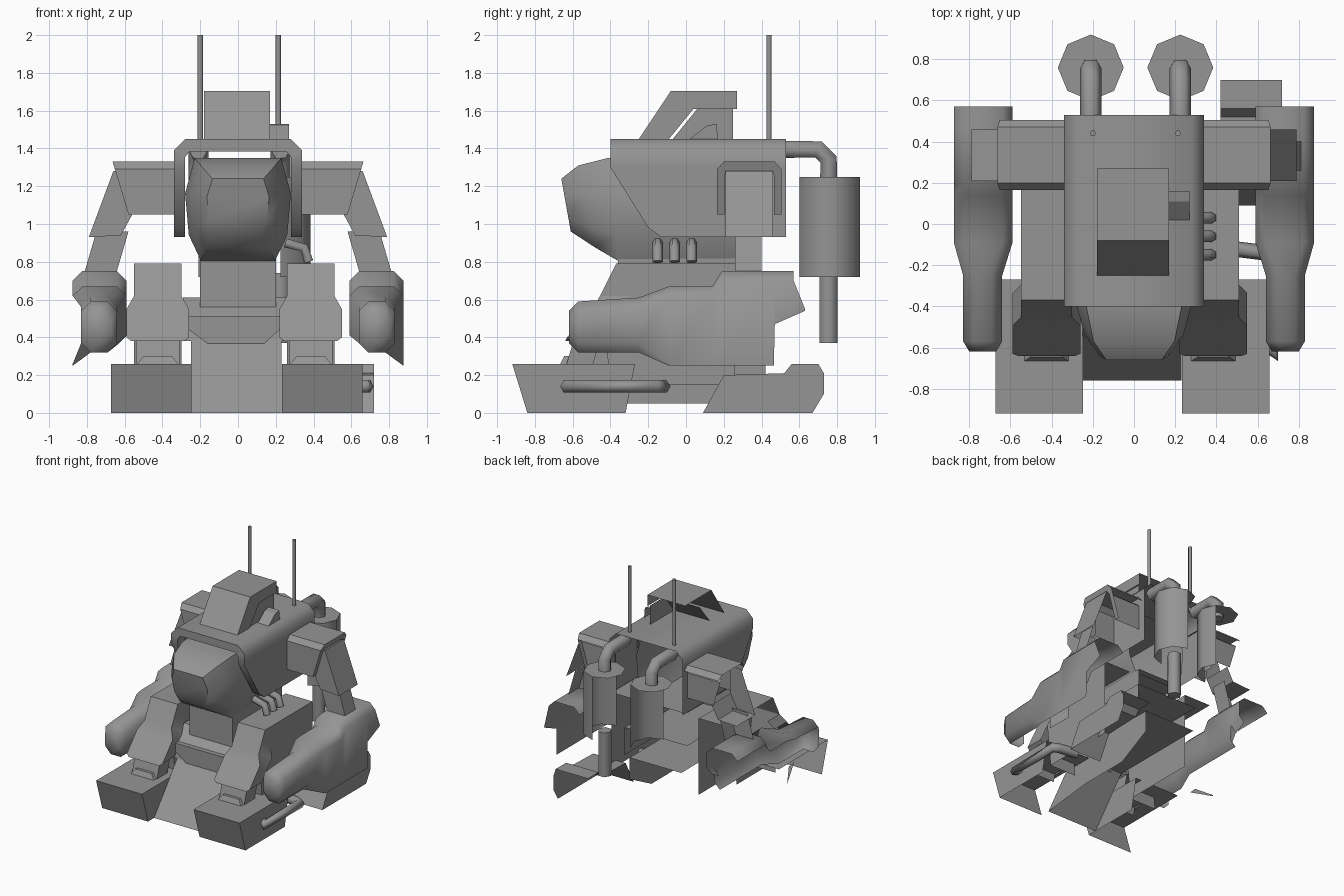
import bpy, bmesh, math
from mathutils import Vector

cube = bpy.data.objects.get("Cube")
if cube:
    bpy.data.objects.remove(cube, do_unlink=True)

grey = bpy.data.materials.new("plain grey")
grey.use_nodes = True
grey.diffuse_color = (0.3, 0.3, 0.3, 1)
grey.node_tree.nodes["Principled BSDF"].inputs["Base Color"].default_value = (0.3, 0.3, 0.3, 1)

SEEN = Vector((0.6, -0.65, 0.45))   # open shells keep only faces turned this way


def finish(name, bm, cull=None, smooth=0):
    """Store a bmesh as an object; cull is a test on normals of faces left open."""
    bmesh.ops.recalc_face_normals(bm, faces=bm.faces)
    bm.normal_update()
    if cull:
        bmesh.ops.delete(bm, geom=[f for f in bm.faces if cull(f.normal)], context='FACES')
    mesh = bpy.data.meshes.new(name)
    bm.to_mesh(mesh)
    bm.free()
    mesh.materials.append(grey)
    ob = bpy.data.objects.new(name, mesh)
    bpy.context.collection.objects.link(ob)
    if smooth:
        bpy.ops.object.select_all(action='DESELECT')
        ob.select_set(True)
        bpy.context.view_layer.objects.active = ob
        bpy.ops.object.shade_smooth_by_angle(angle=math.radians(smooth))


def shell(n):
    return n.dot(SEEN) < -0.42


def back(n):
    return n.y > 0.9


def loft(rings, closed=True):
    """Skin a list of equal rings; closed ones get end caps."""
    bm = bmesh.new()
    vs = [[bm.verts.new(p) for p in r] for r in rings]
    n = len(vs[0])
    for a, b in zip(vs, vs[1:]):
        for i in range(n if closed else n - 1):
            bm.faces.new((a[i], a[(i + 1) % n], b[(i + 1) % n], b[i]))
    if closed:
        bm.faces.new(vs[0])
        bm.faces.new(vs[-1][::-1])
    return bm


def prism_x(name, pts, x0, x1, cull=shell, slant=0, z_ref=0):
    """Extrude a (y, z) outline along x; slant tilts the far end with height."""
    r0 = [(x0, y, z) for y, z in pts]
    r1 = [(x1 + slant * (z - z_ref), y, z) for y, z in pts]
    finish(name, loft([r0, r1]), cull)


def prism_y(name, pts, y0, y1, cull=shell):
    """Extrude an (x, z) outline along y."""
    finish(name, loft([[(x, y, z) for x, z in pts] for y in (y0, y1)]), cull)


def guard(name, cx, rows, depth):
    """Stack of horizontal bars: height, half width, front y."""
    finish(name, loft([[(cx - w, y, z), (cx + w, y, z), (cx + w, y + depth, z), (cx - w, y + depth, z)]
                       for z, w, y in rows]), shell, 30)


def tube(name, path, r):
    cu = bpy.data.curves.new(name, 'CURVE')
    cu.dimensions = '3D'
    cu.bevel_depth = r
    cu.bevel_resolution = 1
    cu.use_fill_caps = True
    sp = cu.splines.new('POLY')
    sp.points.add(len(path) - 1)
    for p, co in zip(sp.points, path):
        p.co = (*co, 1)
    cu.materials.append(grey)
    ob = bpy.data.objects.new(name, cu)
    bpy.context.collection.objects.link(ob)


# Body: an arched hood with a front lip, cut back at the lower front, open behind
# rows: front y, outer x, outer z, inner x, inner z
arch = [(-.13, .34, .93, .28, .93), (-.2, .34, .98, .28, .98), (-.4, .34, 1.3, .28, 1.3),
        (-.4, .34, 1.39, .28, 1.355), (-.4, .28, 1.45, .255, 1.385)]
arch = [(1, *r) for r in arch] + [(-1, *r) for r in arch[::-1]]
finish("body_hood", loft([[(s * xi, y + 0.1, zi), (s * xi, y, zi), (s * xo, y, zo), (s * xo, .53, zo)]
                          for s, y, xo, zo, xi, zi in arch], False), None, 50)

# Rounded cab
shape = [(-.7, 0), (.7, 0), (.93, .25), (1, .65), (.82, 1), (-.82, 1), (-1, .65), (-.93, .25)]
cab = [(0.165, -0.61, 0.96, -0.66, 1.24), (0.24, -0.48, 0.875, -0.57, 1.31),
       (0.28, -0.36, 0.805, -0.41, 1.35), (0.28, 0.26, 0.81, 0.26, 1.35)]
rings = [[(u * w, y0 + (y1 - y0) * v, z0 + (z1 - z0) * v) for u, v in shape]
         for w, y0, z0, y1, z1 in cab]
finish("cab", loft(rings), back, 50)

# Roof hatch hood, its inner block and a small sight
prism_x("hatch_hood", [(-.25, 1.45), (-.08, 1.705), (.27, 1.705), (.27, 1.61), (.04, 1.61), (-.09, 1.45)],
        -0.18, 0.17)
prism_x("hatch_block", [(-.07, 1.45), (.06, 1.61), (.25, 1.61), (.25, 1.45)], -0.17, 0.16,
        lambda n: shell(n) or n.z > 0.9)
prism_x("sight_box", [(.02, 1.45), (.11, 1.52), (.16, 1.53), (.17, 1.45)], 0.17, 0.27)

# Waist, pelvis and the sloping skirt between the feet
prism_x("waist", [(-.36, .5), (-.36, .82), (.3, .82), (.3, .5)], -0.2, 0.2)
prism_x("pelvis", [(-.3, .61), (-.42, .51), (-.45, .38), (.4, .38), (.4, .61)], -0.29, 0.29)
prism_y("pelvis_flap", [(-.26, .51), (.22, .51), (.22, .44), (.13, .36), (-.15, .36), (-.26, .44)],
        -0.46, -0.36)
prism_x("skirt", [(-.45, .38), (-.76, 0), (-.31, .05), (.13, .05), (.42, .2), (.42, .38)], -0.25, 0.23)

# Legs and front feet
knee = [(.79, .125, -.37), (.62, .125, -.455), (.55, .165, -.495), (.4, .165, -.63), (.38, .14, -.64)]
shin = [(.4, .115, -.59), (.2, .115, -.65)]
ankle = [(.3, .075, -.645), (.25, .115, -.67)]
for side, cx, fx in (("left", 0.385, 0.445), ("right", -0.425, -0.46)):
    prism_x(side + "_thigh", [(-.37, .79), (.26, .79), (.26, .15), (-.4, .15), (-.45, .62)],
            cx - 0.125, cx + 0.125)
    guard(side + "_knee_guard", cx, knee, 0.16)
    guard(side + "_shin", cx, shin, 0.14)
    guard(side + "_ankle", cx, ankle, 0.1)
    prism_x(side + "_foot", [(-.92, .26), (-.84, 0), (-.32, 0), (-.27, .26)], fx - 0.213, fx + 0.213)

# Rear foot, and the rail that runs beside the front foot and turns in to the leg
prism_x("rear_foot", [(.09, 0), (.2, .2), (.52, .21), (.56, .26), (.7, .26), (.73, .21),
                      (.73, .1), (.67, 0)], 0.42, 0.72, lambda n: shell(n) or n.y > 0.5)
tube("foot_rail", [(.64, -.58, .14), (.685, -.63, .14), (.685, -.16, .14), (.64, -.14, .14),
                   (.48, -.12, .14)], 0.038)

# Arms
sh = [(.165, 1.05), (.165, 1.29), (.2, 1.33), (.47, 1.33), (.505, 1.29), (.505, 1.05),
      (.465, 1.05), (.465, 1.26), (.445, 1.28), (.225, 1.28), (.205, 1.26), (.205, 1.05)]
upper = [(.66, 1.28), (.79, .93), (.62, .94), (.56, 1.05), (.56, 1.28)]
lower = [(.75, .96), (.82, .72), (.65, .72), (.58, .96)]
# forearm rows: y, inner x, outer x, inner bottom z, outer bottom z, top z
fore = [(-.62, .67, .80, .37, .37, .54), (-.57, .64, .83, .32, .32, .59),
        (-.25, .64, .83, .32, .32, .61), (-.09, .59, .875, .36, .25, .67),
        (.14, .59, .875, .36, .25, .67), (.19, .59, .875, .36, .25, .75),
        (.465, .59, .875, .36, .25, .75), (.47, .59, .875, .48, .47, .75),
        (.57, .59, .875, .53, .54, .75)]


def rounded(s, y, x0, x1, zi, zo, z1):
    """Forearm section: chamfered corners, outer wall straight to its lower edge."""
    c = 0.05
    tip = 0.06 if y > 0.5 and s > 0 else 0
    lip = c if zo == zi else 0
    pts = [(x0 + c, y, zi), (x1 - lip, y + tip, zo), (x1, y + tip, zo + max(lip, 0.01)),
           (x1, y, z1 - c), (x1 - c, y, z1), (x0 + c, y, z1), (x0, y, z1 - c), (x0, y, zi + c)]
    return [(s * x, yy, z) for x, yy, z in pts]


def arm_shell(n):
    """Open the back, the underside and the right-hand wall."""
    return shell(n) or n.z < -0.8 or (n.x < -0.15 and n.z < 0.3 and n.y > -0.5)


def limb(n):
    return shell(n) or n.x < -0.5 or abs(n.x) > 0.99 or n.z > 0.95


for side, s in (("left", 1), ("right", -1)):
    prism_x(side + "_shoulder", sh, s * 0.33, s * 0.58, lambda n: shell(n) or abs(n.x) > 0.99,
            slant=s * 0.3, z_ref=1.05)
    prism_y(side + "_upper_arm", [(s * x, z) for x, z in upper], 0.21, 0.46, limb)
    prism_y(side + "_elbow", [(s * x, z) for x, z in lower], 0.26, 0.40, limb)
    finish(side + "_forearm", loft([rounded(s, *row) for row in fore]),
           arm_shell if s < 0 else lambda n: shell(n) or n.z < -0.8, 50)

# Rear tanks open on the inner back, with elbow pipes, and antennas
for side, x, y_max in (("left", 0.225, 1), ("right", -0.21, 0.5)):
    octagon = [(x + 0.16 * math.sin(k * math.pi / 4), 0.76 + 0.16 * math.cos(k * math.pi / 4))
               for k in range(8)]
    bm = loft([[(a, b, z) for a, b in octagon] for z in (0.72, 1.25)])
    finish(side + "_tank", bm, lambda n: n.z < 0.5 and (n.x < 0.1 or n.y > y_max), 50)
    tube(side + "_tank_pipe", [(x, .48, 1.395), (x, .7, 1.395), (x, .755, 1.34), (x, .755, 1.22)], 0.053)
    tube(side + "_antenna", [(x * 0.95, .44, 1.42), (x * 0.95, .44, 2.0)], 0.015)
tube("tank_tail_pipe", [(.225, .755, .37), (.225, .755, .74)], 0.055)

# Three short exhausts under the left side
for k in range(3):
    y = -0.15 + 0.09 * k
    tube("exhaust_%d" % (k + 1), [(.25, y, .9), (.35, y, .875), (.375, y, .8)], 0.028)
